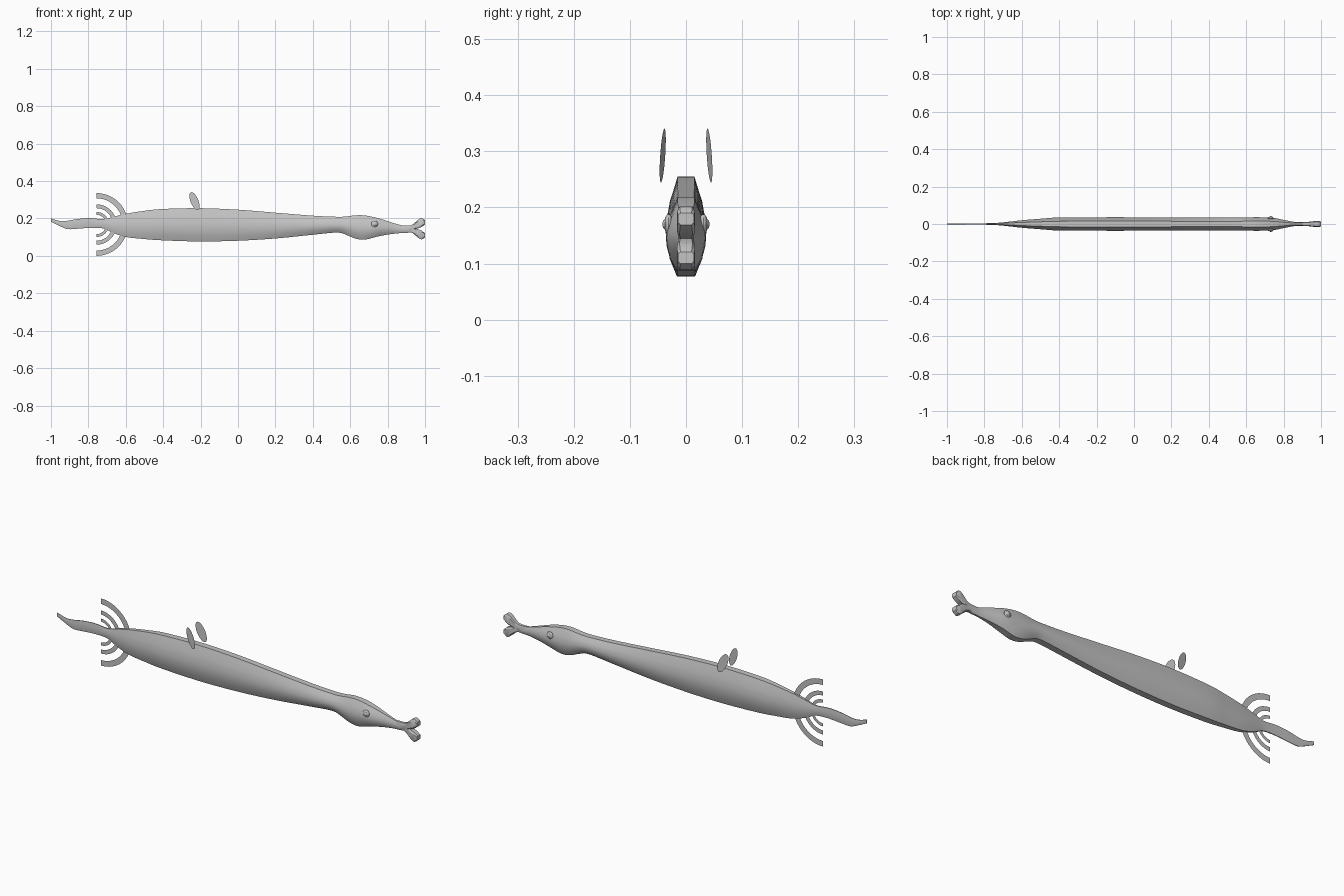
import bpy, bmesh, math
from mathutils import Vector, Matrix

if "Cube" in bpy.data.objects:
    bpy.data.objects.remove(bpy.data.objects["Cube"])

skin = bpy.data.materials.new("grey skin")
skin.diffuse_color = (0.55, 0.55, 0.55, 1)
skin.use_nodes = True
skin.node_tree.nodes["Principled BSDF"].inputs["Base Color"].default_value = skin.diffuse_color


def finish(name, bm, smooth=True):
    bmesh.ops.recalc_face_normals(bm, faces=bm.faces)
    me = bpy.data.meshes.new(name)
    bm.to_mesh(me)
    bm.free()
    me.materials.append(skin)
    ob = bpy.data.objects.new(name, me)
    bpy.context.collection.objects.link(ob)
    if smooth:
        bpy.ops.object.select_all(action='DESELECT')
        ob.select_set(True)
        bpy.context.view_layer.objects.active = ob
        bpy.ops.object.shade_smooth_by_angle(angle=math.radians(32))
    return ob


def smooth_stations(st, n):
    """Catmull-Rom refinement of the stations."""
    out = []
    for i in range(len(st) - 1):
        p = [Vector(st[max(0, min(len(st) - 1, i + k))]) for k in (-1, 0, 1, 2)]
        for j in range(n):
            t = j / n
            out.append(0.5 * (2 * p[1] + (p[2] - p[0]) * t
                       + (2 * p[0] - 5 * p[1] + 4 * p[2] - p[3]) * t * t
                       + (3 * p[1] - p[0] - 3 * p[2] + p[3]) * t ** 3))
    return out + [Vector(st[-1])]


def loft(name, stations, half, n=3):
    """Stations are (x, top, bottom, half width); half is the right half of the section."""
    ring = half + [(-w, h) for w, h in reversed(half)]
    bm = bmesh.new()
    rows = []
    for x, top, bot, w in smooth_stations(stations, n):
        mid, r = (top + bot) / 2, (top - bot) / 2
        rows.append([bm.verts.new((x, a * w, mid + b * r)) for a, b in ring])
    k = len(ring)
    for a, b in zip(rows, rows[1:]):
        for i in range(k):
            bm.faces.new((a[i], a[(i + 1) % k], b[(i + 1) % k], b[i]))
    bm.faces.new(rows[0])
    bm.faces.new(rows[-1])
    return finish(name, bm)


# Body with head and flattened tail
section = [(.42, 1), (.55, .82), (.8, .5), (1, .05), (.96, -.3), (.8, -.65), (.45, -1)]
loft("body", [
    (-1.0, .200, .182, .002), (-.95, .186, .158, .003), (-.91, .188, .143, .003),
    (-.86, .197, .145, .004), (-.79, .202, .150, .004), (-.72, .196, .147, .007),
    (-.67, .208, .124, .012), (-.60, .225, .101, .020), (-.50, .241, .090, .028),
    (-.40, .251, .083, .035), (-.20, .255, .077, .036), (0, .247, .081, .036),
    (.20, .231, .093, .035), (.40, .215, .113, .035), (.53, .209, .125, .035),
    (.58, .211, .112, .035), (.63, .217, .092, .036), (.68, .216, .087, .036),
    (.74, .204, .102, .034), (.80, .186, .114, .022), (.86, .167, .121, .011),
    (.90, .160, .123, .010), (.93, .160, .126, .010)], section)

# Forked lips, the lower one a mirror of the upper
lip_section = [(.7, 1), (1, .65), (1, -.65), (.7, -1)]
lip = [(.88, .163, .128, .008), (.925, .164, .132, .011), (.95, .182, .143, .014),
       (.97, .198, .150, .016), (.985, .201, .157, .016), (1.0, .190, .169, .014)]
loft("upper_lip", lip, lip_section)
loft("lower_lip", [(x, .290 - b, .290 - t, w) for x, t, b, w in lip], lip_section)

for side, label in ((-1, "right"), (1, "left")):
    # Eye: rim ring with a domed eyeball
    bm = bmesh.new()
    bmesh.ops.create_uvsphere(bm, u_segments=16, v_segments=10, radius=1,
        matrix=Matrix.Translation((.73, side * .031, .17)) @ Matrix.Diagonal((.018, .008, .018, 1)))
    bmesh.ops.create_uvsphere(bm, u_segments=14, v_segments=8, radius=1,
        matrix=Matrix.Translation((.732, side * .036, .17)) @ Matrix.Diagonal((.010, .006, .010, 1)))
    finish(label + "_eye", bm)

    # Thin leaf-shaped back fin, leaning rearward and splayed outward
    bm = bmesh.new()
    base, tip = Vector((-.213, .245)), Vector((-.252, .340))
    axis = tip - base
    normal = Vector((axis.y, -axis.x)).normalized()
    verts = []
    for i in range(24):
        a = 2 * math.pi * i / 24
        p = base + axis * (.5 - .5 * math.cos(a)) + normal * .021 * math.sin(a)
        verts.append(bm.verts.new((p.x, side * (.035 + .2 * (p.x + .265)), p.y)))
    bm.faces.new(verts)
    finish(label + "_back_fin", bm, False)

# Flat concentric half rings at the tail
for name, r0, r1 in (("outer", .140, .168), ("middle", .087, .108), ("inner", .052, .067)):
    bm = bmesh.new()
    rows = []
    for i in range(25):
        a = math.pi * (i / 24 - .5)
        rows.append([bm.verts.new((-.757 + r * math.cos(a), 0, .168 + r * math.sin(a)))
                     for r in (r0, r1)])
    for a, b in zip(rows, rows[1:]):
        bm.faces.new((a[0], a[1], b[1], b[0]))
    finish(name + "_tail_ring", bm, False)
